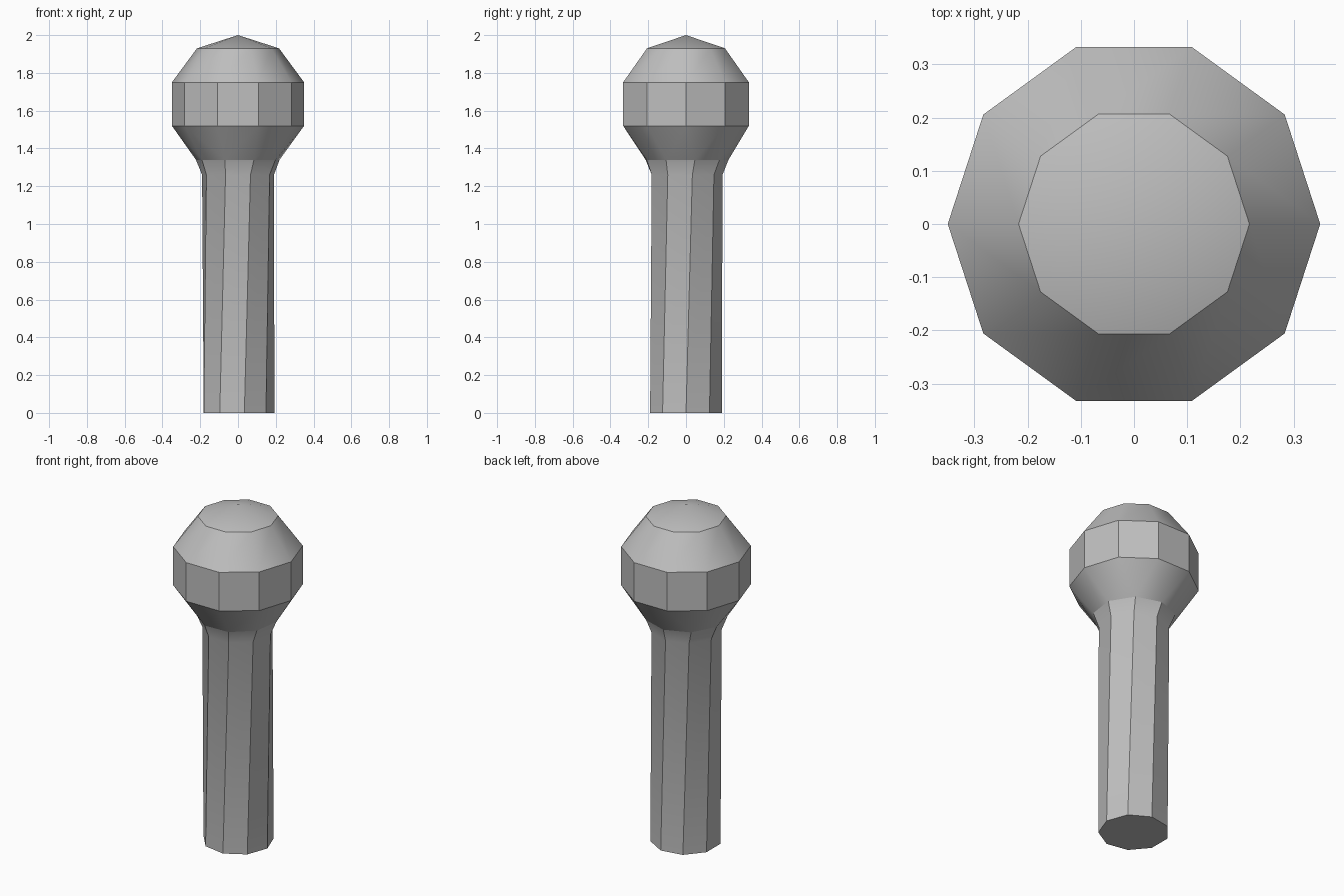
import bpy, bmesh
from math import cos, sin, radians, tau

cube = bpy.data.objects.get("Cube")
if cube:
    bpy.data.objects.remove(cube, do_unlink=True)

GREY = (0.52, 0.52, 0.52, 1)
mat = bpy.data.materials.new("plain grey")
mat.use_nodes = True
mat.diffuse_color = GREY
mat.node_tree.nodes["Principled BSDF"].inputs["Base Color"].default_value = GREY


def ring(bm, sides, radius, z, turn=0):
    return [bm.verts.new((radius * cos(radians(turn) + tau * i / sides),
                          radius * sin(radians(turn) + tau * i / sides), z))
            for i in range(sides)]


def bridge(bm, low, high):
    n = len(low)
    for i in range(n):
        j = (i + 1) % n
        bm.faces.new((low[i], low[j], high[j], high[i]))


def finish(bm, name):
    bmesh.ops.recalc_face_normals(bm, faces=bm.faces)
    mesh = bpy.data.meshes.new(name)
    bm.to_mesh(mesh)
    bm.free()
    mesh.materials.append(mat)
    obj = bpy.data.objects.new(name, mesh)
    bpy.context.collection.objects.link(obj)
    bpy.ops.object.select_all(action="DESELECT")
    obj.select_set(True)
    bpy.context.view_layer.objects.active = obj
    bpy.ops.object.shade_smooth_by_angle(angle=radians(30))


NECK_SIDES, NECK_RADIUS, NECK_Z, NECK_TURN = 9, 0.225, 1.34, 12

# Handle: slightly twisted nine-sided shaft flaring into the neck
bm = bmesh.new()
base = ring(bm, NECK_SIDES, 0.193, 0)
top = ring(bm, NECK_SIDES, 0.193, 1.26, 10)
flare = ring(bm, NECK_SIDES, NECK_RADIUS, NECK_Z, NECK_TURN)
bridge(bm, base, top)
bridge(bm, top, flare)
bm.faces.new(base)
finish(bm, "handle")

# Head: ten-sided knob, its underside tapering to the nine-sided neck
bm = bmesh.new()
neck = ring(bm, NECK_SIDES, NECK_RADIUS, NECK_Z, NECK_TURN)
lower, upper, crown = (ring(bm, 10, r, z) for r, z in
                       ((0.35, 1.52), (0.35, 1.75), (0.217, 1.93)))
bridge(bm, lower, upper)
bridge(bm, upper, crown)
tip = bm.verts.new((0, 0, 2))
for i in range(10):
    bm.faces.new((crown[i - 1], crown[i], tip))

# Underside: alternate triangles between the two unequal rings
a = b = 0
while a < 10 or b < NECK_SIDES:
    p, q = lower[a % 10], neck[b % NECK_SIDES]
    if b == NECK_SIDES or (a < 10 and (a + 0.5) / 10 <= (b + 0.5) / NECK_SIDES + NECK_TURN / 360):
        a += 1
        bm.faces.new((p, q, lower[a % 10]))
    else:
        b += 1
        bm.faces.new((p, q, neck[b % NECK_SIDES]))
finish(bm, "head")
